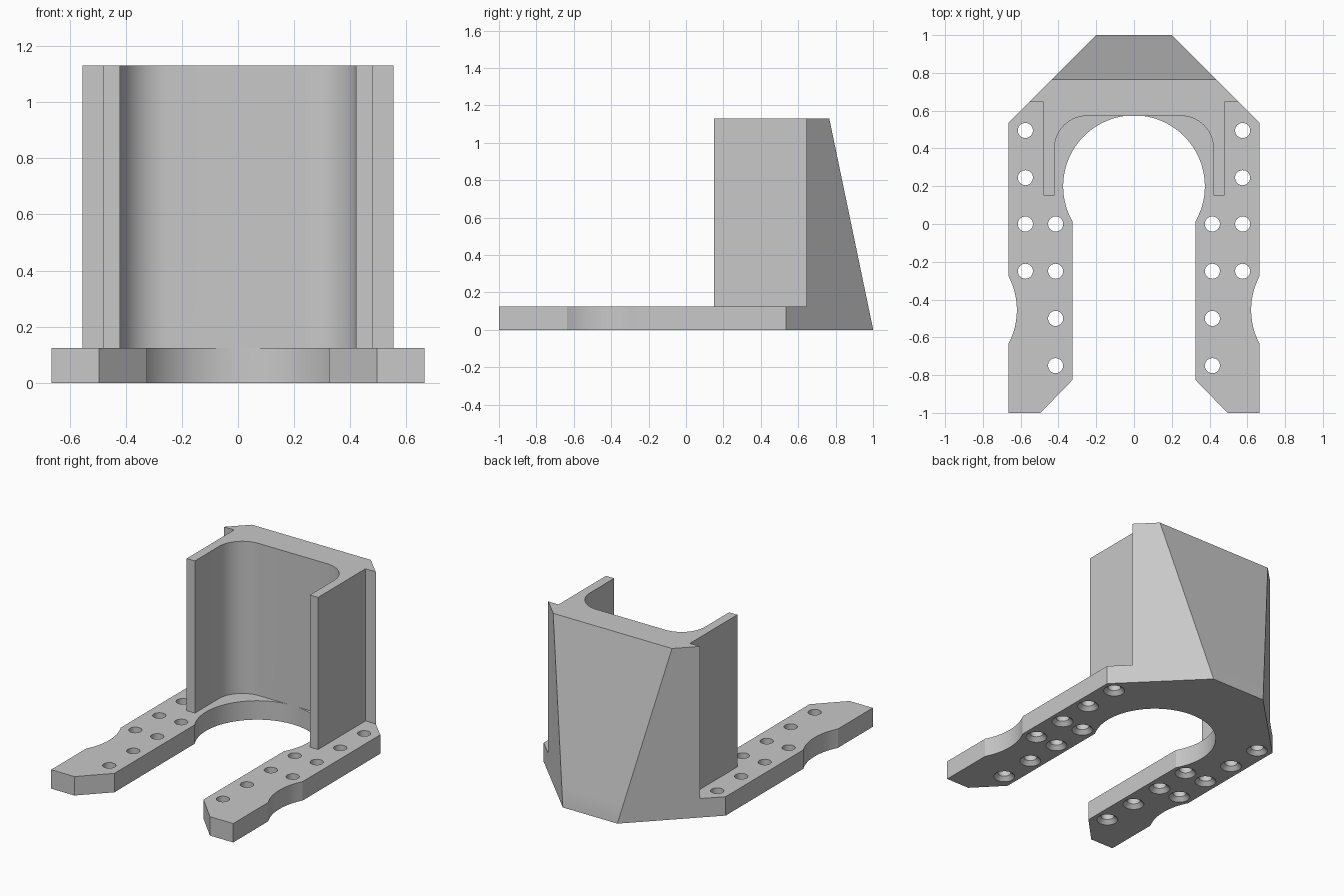
import bpy, bmesh, math
from mathutils import Vector

cube = bpy.data.objects.get("Cube")
if cube:
    bpy.data.objects.remove(cube, do_unlink=True)

PLATE, TOP = 0.125, 1.13

grey = bpy.data.materials.new("plain_grey")
grey.use_nodes = True
grey.diffuse_color = (0.58, 0.58, 0.58, 1)
grey.node_tree.nodes["Principled BSDF"].inputs["Base Color"].default_value = grey.diffuse_color


def arc(cx, cy, r, start, end, n):
    """Points on a circular arc, angles in degrees."""
    steps = [math.radians(start + (end - start) * i / n) for i in range(n + 1)]
    return [(cx + r * math.cos(a), cy + r * math.sin(a)) for a in steps]


def mirrored(half):
    """Close a right-hand half outline with its left-hand reflection."""
    return half + [(-x, y) for x, y in reversed(half) if abs(x) > 1e-5]


def finish(name, bm):
    bmesh.ops.recalc_face_normals(bm, faces=bm.faces)
    mesh = bpy.data.meshes.new(name)
    bm.to_mesh(mesh)
    bm.free()
    mesh.materials.append(grey)
    obj = bpy.data.objects.new(name, mesh)
    bpy.context.collection.objects.link(obj)
    return obj


def prism(name, outline, z0, z1):
    """Extrude an outline, then slice its back along the leaning rear plane."""
    bm = bmesh.new()
    face = bm.faces.new([bm.verts.new((x, y, z0)) for x, y in outline])
    up = bmesh.ops.extrude_face_region(bm, geom=[face])["geom"]
    bmesh.ops.translate(bm, vec=(0, 0, z1 - z0),
                        verts=[v for v in up if isinstance(v, bmesh.types.BMVert)])
    bmesh.ops.recalc_face_normals(bm, faces=bm.faces)
    cut = bmesh.ops.bisect_plane(bm, geom=bm.verts[:] + bm.edges[:] + bm.faces[:],
                                 plane_co=Vector((0, 1, 0.005)),
                                 plane_no=Vector((0, TOP, 0.235)), clear_outer=True)
    edges = [e for e in cut["geom_cut"] if isinstance(e, bmesh.types.BMEdge)]
    bmesh.ops.holes_fill(bm, edges=edges, sides=0)
    return finish(name, bm)


def boolean(obj, other, operation):
    """Apply an exact boolean and discard the second object."""
    mod = obj.modifiers.new(operation, "BOOLEAN")
    mod.operation, mod.object, mod.solver = operation, other, "EXACT"
    graph = bpy.context.evaluated_depsgraph_get()
    obj.data = bpy.data.meshes.new_from_object(obj.evaluated_get(graph))
    obj.modifiers.clear()
    bpy.data.objects.remove(other, do_unlink=True)


# Forked base plate: round bore, side waists and chamfered tips
bore_start = math.degrees(math.atan2(-0.185, 0.325))
waist_r = (0.18 ** 2 + 0.045 ** 2) / (2 * 0.045)
waist_a = math.degrees(math.asin(0.18 / waist_r))
half_plate = (list(reversed(arc(0, 0.2, 0.375, bore_start, 90, 32)))
              + [(0.325, -0.825), (0.495, -1), (0.665, -1)]
              + arc(0.62 + waist_r, -0.455, waist_r, 180 + waist_a, 180 - waist_a, 12)
              + [(0.665, 0.535), (0.2, 1)])
body = prism("mounting_bracket", mirrored(half_plate), 0, PLATE)

# Upright holder: rounded pocket, thin side walls and thick leaning back
half_tower = (list(reversed(arc(0.25, 0.402, 0.17, 0, 90, 14)))
              + [(0.42, 0.15), (0.48, 0.15), (0.48, 0.645), (0.555, 0.645), (0.2, 1)])
tower = prism("upright_holder", mirrored(half_tower), PLATE, TOP)
boolean(body, tower, "UNION")

# Screw holes, countersunk from below
spots = [(0.575, y) for y in (0.495, 0.245, 0, -0.25)]
spots += [(0.415, y) for y in (0, -0.25, -0.5, -0.75)]
bm = bmesh.new()
for px, y in spots:
    for x in (px, -px):
        rings = []
        for r, z in ((0.075, -0.01), (0.04, 0.025), (0.04, 0.16)):
            rings.append([bm.verts.new((a, b, z)) for a, b in arc(x, y, r, 0, 345, 23)])
        bm.faces.new(rings[0])
        bm.faces.new(rings[-1])
        for low, high in zip(rings, rings[1:]):
            for i in range(24):
                j = (i + 1) % 24
                bm.faces.new((low[i], low[j], high[j], high[i]))
cutter = finish("screw_hole_cutter", bm)
cutter.hide_render = True
boolean(body, cutter, "DIFFERENCE")

# Smooth the curved walls and keep the corners crisp
bpy.ops.object.select_all(action="DESELECT")
body.select_set(True)
bpy.context.view_layer.objects.active = body
bpy.ops.object.shade_smooth_by_angle(angle=math.radians(25))
